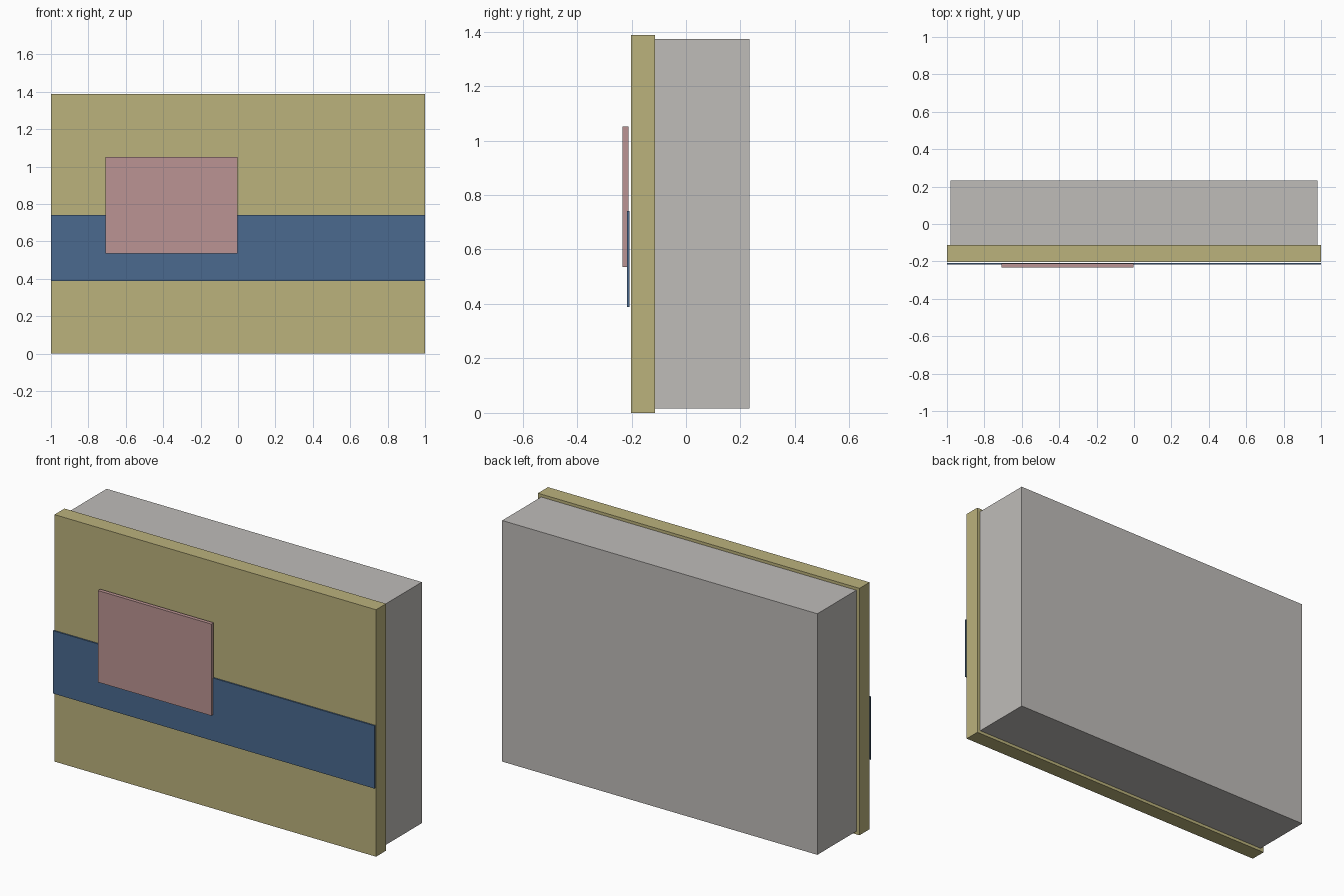
import bpy
import bmesh

if "Cube" in bpy.data.objects:
    bpy.data.objects.remove(bpy.data.objects["Cube"])


def material(name, r, g, b):
    m = bpy.data.materials.new(name)
    m.diffuse_color = (r, g, b, 1.0)
    m.use_nodes = True
    m.node_tree.nodes["Principled BSDF"].inputs["Base Color"].default_value = m.diffuse_color
    return m


def box(name, lo, hi, mat):
    """Flat-shaded box between two opposite corners."""
    mesh = bpy.data.meshes.new(name)
    bm = bmesh.new()
    bmesh.ops.create_cube(bm, size=1.0)
    for v in bm.verts:
        v.co = [hi[i] if v.co[i] > 0 else lo[i] for i in range(3)]
    bm.to_mesh(mesh)
    bm.free()
    mesh.materials.append(mat)
    obj = bpy.data.objects.new(name, mesh)
    bpy.context.collection.objects.link(obj)
    return obj


tan = material("tan", 0.497, 0.445, 0.202)
grey = material("warm grey", 0.521, 0.503, 0.485)
blue = material("blue", 0.069, 0.144, 0.275)
pink = material("dusty pink", 0.497, 0.296, 0.292)

# Deep box body, slightly smaller than the lid
box("box_body", (-0.98, -0.113, 0.017), (0.98, 0.233, 1.372), grey)
# Lid covering the front
box("lid", (-1.0, -0.202, 0.0), (1.0, -0.113, 1.388), tan)
# Band across the lid, standing just clear of it
box("band", (-1.0, -0.216, 0.388), (1.0, -0.208, 0.741), blue)
# Card label over the band
box("label", (-0.708, -0.233, 0.536), (-0.003, -0.212, 1.051), pink)
